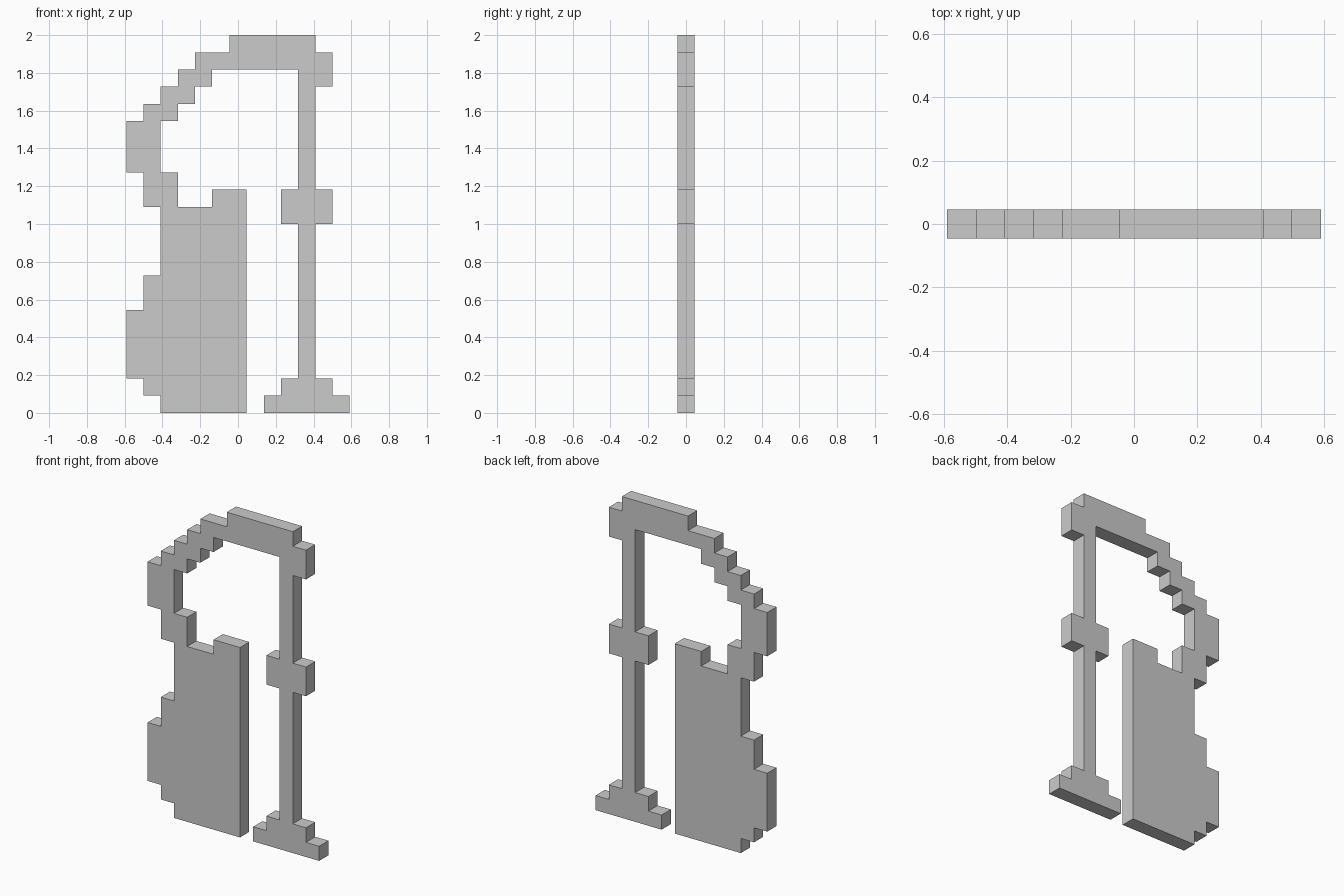
import bpy
import bmesh

if "Cube" in bpy.data.objects:
    bpy.data.objects.remove(bpy.data.objects["Cube"])

CELL = 2 / 11          # replaced below by half: the model is 22 cells tall
CELL = 2 / 22
CENTRE = 6.5           # the model is 13 cells wide


def plate(name, outline, seams=()):
    """One-cell-thick plate from a stepped outline (counter-clockwise, in cells).
    Edges listed in seams join another part and get no wall."""
    bm = bmesh.new()
    front, back = [
        [bm.verts.new(((x - CENTRE) * CELL, y * CELL, z * CELL)) for x, z in outline]
        for y in (-0.5, 0.5)
    ]
    bm.faces.new(front)
    bm.faces.new(back[::-1])
    n = len(outline)
    for i in range(n):
        j = (i + 1) % n
        if {outline[i], outline[j]} not in seams:
            bm.faces.new((front[j], front[i], back[i], back[j]))
    mesh = bpy.data.meshes.new(name)
    bm.to_mesh(mesh)
    bm.free()
    obj = bpy.data.objects.new(name, mesh)
    bpy.context.collection.objects.link(obj)
    return obj


body_seam = {(2, 12), (3, 12)}
post_seam = {(10, 19), (11, 19)}

# Broad body with the bulge on its left side
plate("body", [
    (2, 0), (7, 0), (7, 13), (5, 13), (5, 12), (3, 12), (2, 12), (2, 8),
    (1, 8), (1, 6), (0, 6), (0, 2), (1, 2), (1, 1), (2, 1),
], [body_seam])

# Stepped arch: inner edge up to the post, outer edge back down
inner = [(1, 12), (2, 12), (3, 12), (3, 14), (2, 14), (2, 17), (3, 17), (3, 18),
         (4, 18), (4, 19), (5, 19), (5, 20), (10, 20), (10, 19), (11, 19)]
outer = [(12, 19), (12, 21), (11, 21), (11, 22), (6, 22), (6, 21), (4, 21), (4, 20),
         (3, 20), (3, 19), (2, 19), (2, 18), (1, 18), (1, 17), (0, 17), (0, 14), (1, 14)]
plate("arch", inner + outer, [body_seam, post_seam])

# Post with collar and stepped foot, mirrored about its axis
half = [(13, 0), (13, 1), (12, 1), (12, 2), (11, 2), (11, 11),
        (12, 11), (12, 13), (11, 13), (11, 19)]
plate("post", half + [(21 - x, z) for x, z in reversed(half)], [post_seam])
